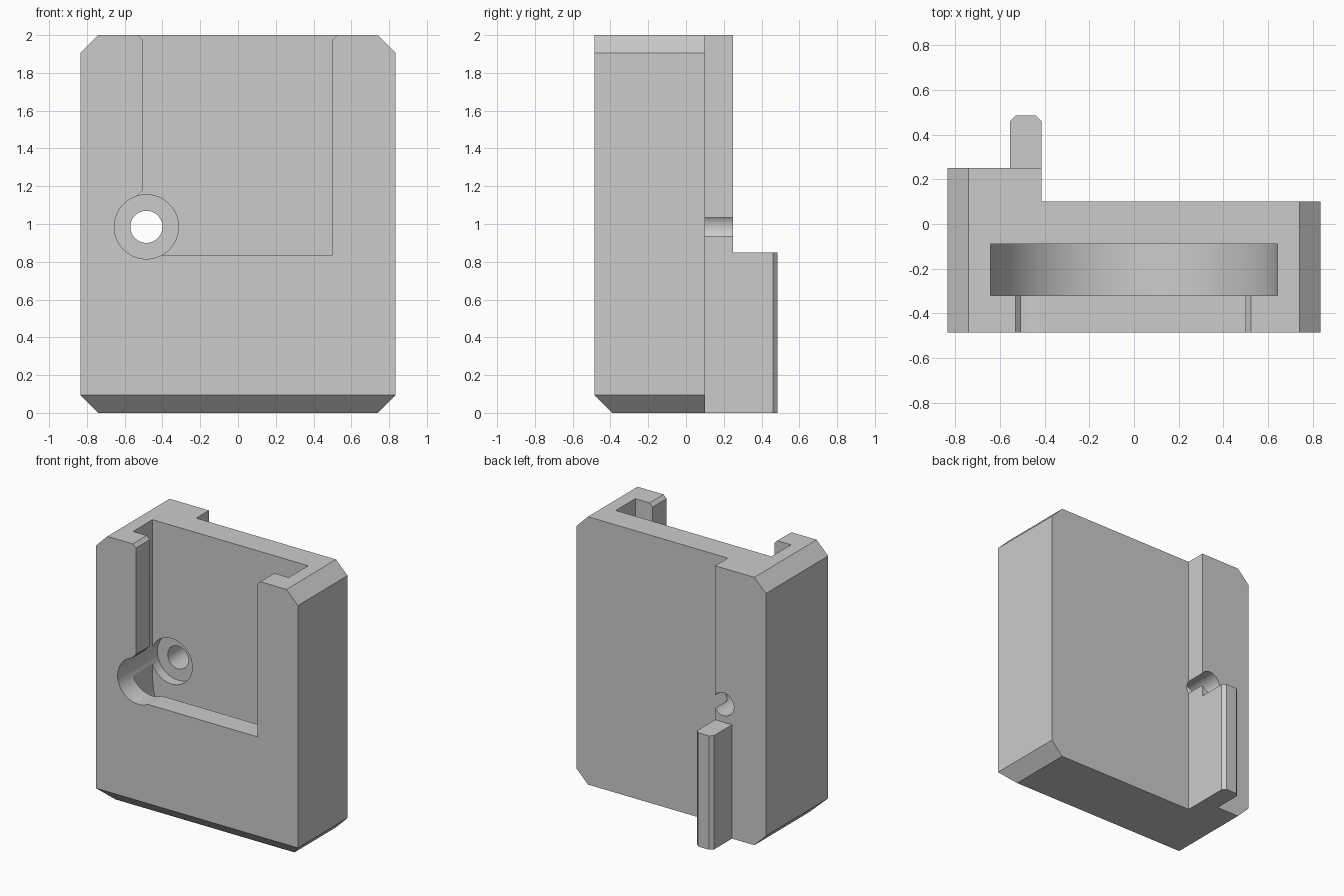
import bpy, bmesh, math
from mathutils import Vector

cube = bpy.data.objects.get("Cube")
if cube:
    bpy.data.objects.remove(cube, do_unlink=True)

grey = bpy.data.materials.new("plain grey")
grey.use_nodes = True
GREY = (0.6, 0.6, 0.6, 1)
grey.diffuse_color = GREY
grey.node_tree.nodes["Principled BSDF"].inputs["Base Color"].default_value = GREY


def prism(name, profile, axis, start, end):
    """Extrude a 2D profile along one axis; its points fill the other two axes in order."""
    def place(p, depth):
        co = list(p)
        co.insert("xyz".index(axis), depth)
        return Vector(co)
    bm = bmesh.new()
    face = bm.faces.new([bm.verts.new(place(p, start)) for p in profile])
    out = bmesh.ops.extrude_face_region(bm, geom=[face])
    shift = place((0, 0), end - start)
    bmesh.ops.translate(bm, vec=shift, verts=[g for g in out["geom"] if isinstance(g, bmesh.types.BMVert)])
    bmesh.ops.recalc_face_normals(bm, faces=bm.faces)
    mesh = bpy.data.meshes.new(name)
    bm.to_mesh(mesh)
    bm.free()
    mesh.materials.append(grey)
    obj = bpy.data.objects.new(name, mesh)
    bpy.context.collection.objects.link(obj)
    return obj


def rect(a0, a1, b0, b1):
    return [(a0, b0), (a1, b0), (a1, b1), (a0, b1)]


def arc(cx, cz, r, a0, a1, n):
    return [(cx + r * math.cos(a0 + (a1 - a0) * i / n),
             cz + r * math.sin(a0 + (a1 - a0) * i / n)) for i in range(n + 1)]


def combine(target, tool, operation):
    mod = target.modifiers.new(tool.name, "BOOLEAN")
    mod.object, mod.operation, mod.solver = tool, operation, "EXACT"
    bpy.ops.object.select_all(action="DESELECT")
    bpy.context.view_layer.objects.active = target
    target.select_set(True)
    bpy.ops.object.modifier_apply(modifier=mod.name)
    bpy.data.objects.remove(tool, do_unlink=True)


W, C = 0.835, 0.095          # half width, corner chamfer
FRONT, BACK, STEP = -0.485, 0.10, 0.25
RAIL = -0.415                # inner side of the raised back strip
HX, HZ = -0.485, 0.985       # screw hole centre

# Main block with chamfered corners
block = prism("holder_body", [(-W + C, 0), (W - C, 0), (W, C), (W, 2 - C),
                              (W - C, 2), (-W + C, 2), (-W, 2 - C), (-W, C)], "y", FRONT, STEP)
combine(block, prism("back_step", rect(RAIL, 1, BACK, 1), "z", -1, 3), "DIFFERENCE")
combine(block, prism("front_chamfer", [(FRONT - 0.1, C + 0.1), (FRONT - 0.1, -0.1),
                                       (FRONT + C + 0.1, -0.1)], "x", -1, 1), "DIFFERENCE")

# Chamfered fin on the back strip
fin = prism("back_fin", [(-0.555, 0.2), (RAIL, 0.2), (RAIL, 0.46), (RAIL - 0.025, 0.485),
                         (-0.53, 0.485), (-0.555, 0.46)], "z", 0, 0.85)
combine(block, fin, "UNION")

# Round-bottomed slot open at the top
slot = arc(0, 0.84, 0.643, math.pi, 2 * math.pi, 64) + [(0.643, 2.2), (-0.643, 2.2)]
combine(block, prism("slot", slot, "y", -0.32, -0.09), "DIFFERENCE")

# Front window with flared corners
window = [(-0.505, 0.835), (0.5, 0.835), (0.5, 1.975), (0.525, 2), (0.525, 2.2),
          (-0.53, 2.2), (-0.53, 2), (-0.505, 1.975), (-0.505, 1.18), (-0.53, 1.155), (-0.53, 1)]
combine(block, prism("window", window, "y", -0.7, -0.2), "DIFFERENCE")

# Screw head recess and through hole
for name, r, end in (("screw_recess", 0.17, -0.015), ("screw_hole", 0.085, 0.6)):
    ring = arc(HX, HZ, r, 0, 2 * math.pi, 64)[:-1]
    combine(block, prism(name, ring, "y", -0.7, end), "DIFFERENCE")

# Smooth curved walls, keep edges crisp
bpy.ops.object.select_all(action="DESELECT")
block.select_set(True)
bpy.context.view_layer.objects.active = block
bpy.ops.object.shade_smooth_by_angle(angle=math.radians(25))
